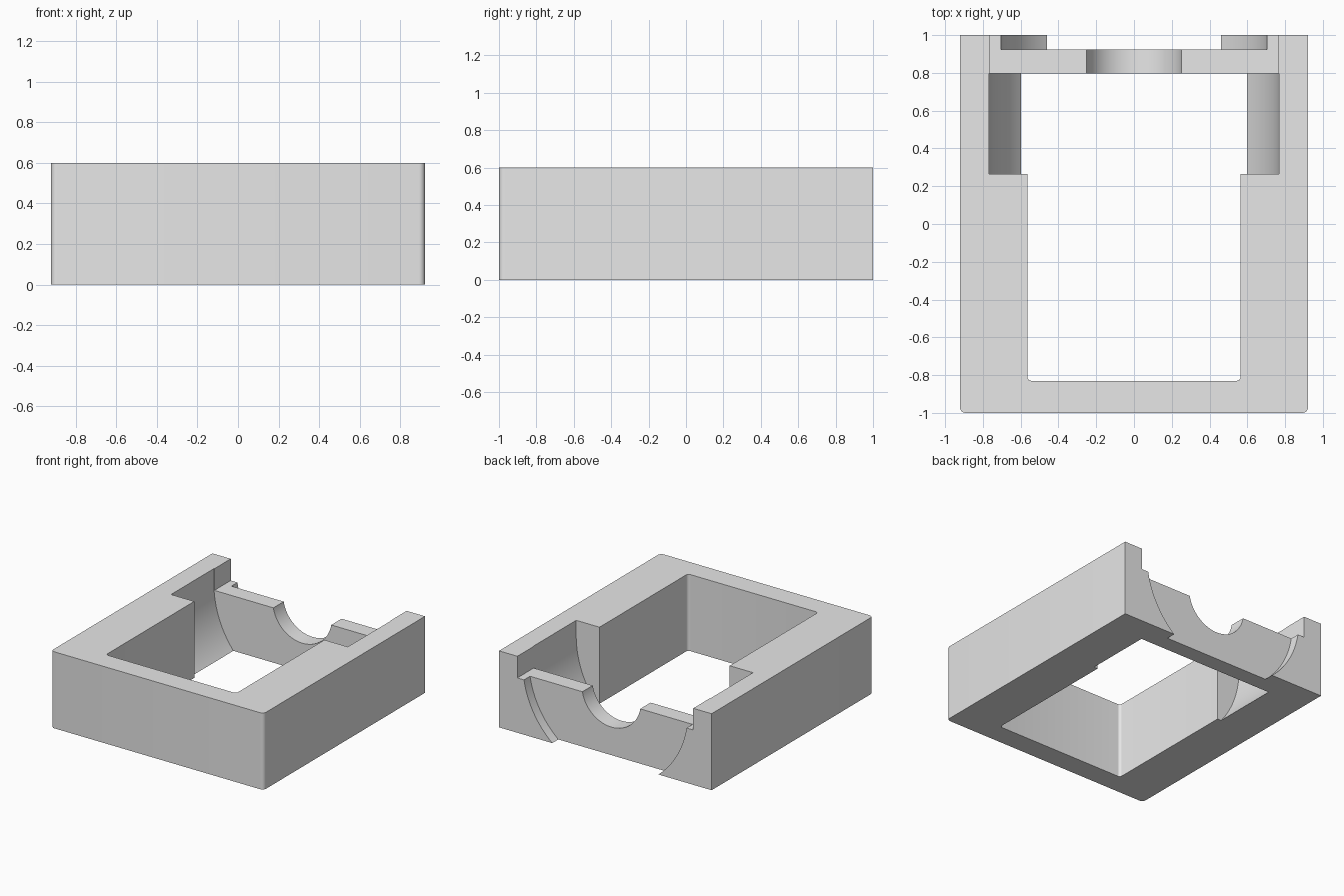
import bpy
import bmesh
import math
from mathutils import Vector

cube = bpy.data.objects.get("Cube")
if cube:
    bpy.data.objects.remove(cube, do_unlink=True)

WEB_TOP = 0.43

grey = bpy.data.materials.new("light_grey")
grey.use_nodes = True
grey.diffuse_color = (0.8, 0.8, 0.8, 1)
grey.node_tree.nodes["Principled BSDF"].inputs["Base Color"].default_value = (0.8, 0.8, 0.8, 1)


def prism(name, outline, low, high, along_y=False):
    """Extrude a closed outline along z, or along y for an x-z outline."""
    def place(a, b, t):
        return Vector((a, t, b)) if along_y else Vector((a, b, t))
    bm = bmesh.new()
    face = bm.faces.new([bm.verts.new(place(a, b, low)) for a, b in outline])
    shift = place(0, 0, high - low)
    new = bmesh.ops.extrude_face_region(bm, geom=[face])["geom"]
    bmesh.ops.translate(bm, vec=shift, verts=[v for v in new if isinstance(v, bmesh.types.BMVert)])
    bmesh.ops.recalc_face_normals(bm, faces=bm.faces[:])
    mesh = bpy.data.meshes.new(name)
    bm.to_mesh(mesh)
    bm.free()
    mesh.materials.append(grey)
    obj = bpy.data.objects.new(name, mesh)
    bpy.context.collection.objects.link(obj)
    return obj


def front_rounded(half, front, back, radius, steps=6):
    """Rectangle in plan with its two front corners rounded."""
    left = []
    for i in range(steps + 1):
        a = math.pi / 2 * i / steps
        left.append((half - radius + radius * math.sin(a), front + radius - radius * math.cos(a)))
    left.append((half, back))
    return left + [(-x, y) for x, y in reversed(left)]


def u_profile(radius, centre, top, steps=32):
    """Round-bottomed trough, cut off just below the base."""
    start = math.asin(max((-0.1 - centre) / radius, -0.999))
    side = []
    for i in range(steps + 1):
        a = start * (1 - i / steps)
        side.append((radius * math.cos(a), centre + radius * math.sin(a)))
    side.append((side[-1][0], top))
    return side + [(-x, z) for x, z in reversed(side)]


# Housing block
housing = prism("housing", front_rounded(0.922, -1, 1, 0.03), 0, 0.6)

# Front pocket, round chamber, slot above the web, rear recess, shaft notch
slot = [(-0.763, WEB_TOP), (0.763, WEB_TOP), (0.763, 0.8), (-0.763, 0.8)]
cutters = [
    prism("chamber_cutter", u_profile(0.767, 0.48, 0.8), 0.265, 0.797, True),
    prism("pocket_cutter", front_rounded(0.565, -0.83, 0.4, 0.022), -0.2, 0.8),
    prism("slot_cutter", slot, 0.7, 1.2, True),
    prism("recess_cutter", u_profile(0.715, 0.547, 0.57), 0.925, 1.2, True),
    prism("notch_cutter", u_profile(0.255, 0.475, 0.7), 0.7, 0.97, True),
]
for cutter in cutters:
    cutter.hide_render = True
    mod = housing.modifiers.new(cutter.name, "BOOLEAN")
    mod.operation = "DIFFERENCE"
    mod.solver = "EXACT"
    mod.object = cutter

# Bake the cuts and drop the cutters
bpy.context.view_layer.update()
result = bpy.data.meshes.new_from_object(housing.evaluated_get(bpy.context.evaluated_depsgraph_get()))
housing.modifiers.clear()
housing.data = result
for cutter in cutters:
    bpy.data.objects.remove(cutter, do_unlink=True)

bpy.ops.object.select_all(action="DESELECT")
housing.select_set(True)
bpy.context.view_layer.objects.active = housing
bpy.ops.object.shade_smooth_by_angle(angle=math.radians(30))
